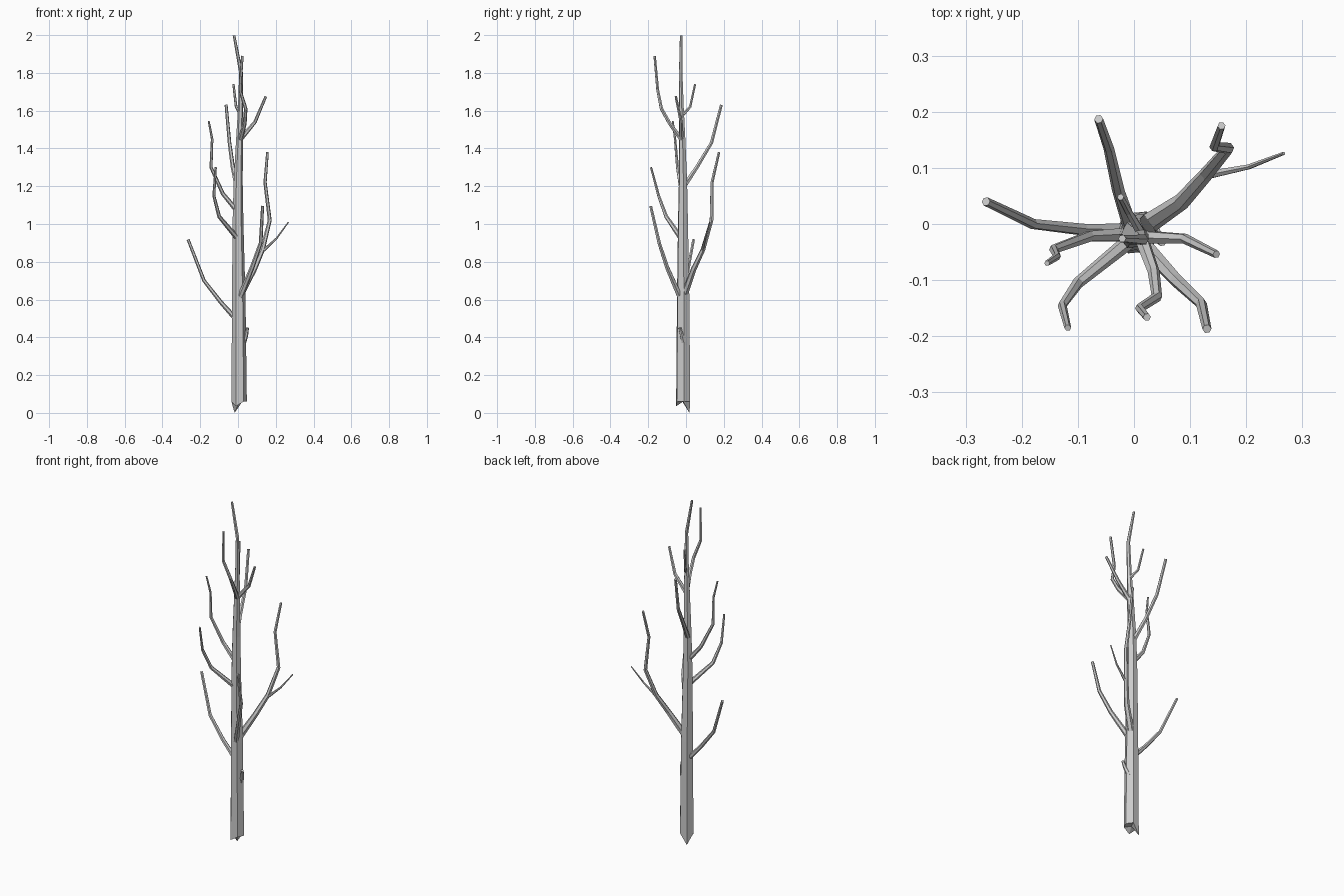
import bpy, bmesh, math
from mathutils import Vector

if "Cube" in bpy.data.objects:
    bpy.data.objects.remove(bpy.data.objects["Cube"])


def tube(name, path, radii, sides=6, jagged=False):
    """Flat-faced tapering tube swept along a bent path."""
    pts = [Vector(p) for p in path]
    bm = bmesh.new()
    rings = []
    for i, p in enumerate(pts):
        before = (p - pts[i - 1]).normalized() if i else Vector()
        after = (pts[i + 1] - p).normalized() if i < len(pts) - 1 else Vector()
        t = (before + after).normalized()
        u = Vector((0, 1, 0)).cross(t).normalized()
        v = t.cross(u)
        ring = []
        for k in range(sides):
            a = math.tau * k / sides + 0.1
            ring.append(bm.verts.new(p + radii[i] * (u * math.cos(a) + v * math.sin(a))))
        rings.append(ring)
    for r0, r1 in zip(rings, rings[1:]):
        for k in range(sides):
            n = (k + 1) % sides
            bm.faces.new((r0[k], r0[n], r1[n], r1[k]))
    bm.faces.new(rings[-1])
    if jagged:
        # broken lower end: uneven rim around a raised centre
        rings[0][2].co.z = 0.0
        rings[0][4].co.z = 0.035
        c = bm.verts.new(pts[0])
        for k in range(sides):
            bm.faces.new((rings[0][(k + 1) % sides], rings[0][k], c))
    else:
        bm.faces.new(rings[0][::-1])
    bmesh.ops.recalc_face_normals(bm, faces=bm.faces[:])
    me = bpy.data.meshes.new(name)
    bm.to_mesh(me)
    bm.free()
    ob = bpy.data.objects.new(name, me)
    bpy.context.collection.objects.link(ob)
    return ob


def branch(name, path, base, tip):
    n = len(path) - 1
    tube(name, path, [base + (tip - base) * (i / n) ** 0.7 for i in range(n + 1)])


# trunk and leader
tube("trunk",
     [(.006, -.015, .06), (.004, -.015, .6), (0, -.016, 1.0), (.001, -.016, 1.22),
      (.008, -.02, 1.45), (.013, -.024, 1.62), (.016, -.028, 1.8), (-.021, -.026, 1.998)],
     [.041, .036, .029, .024, .018, .013, .010, .007], jagged=True)

# lower branches
branch("low_left_branch",
       [(-.005, -.012, .49), (-.09, -.01, .585), (-.18, 0, .70), (-.264, .04, .917)], .014, .008)
branch("right_back_branch",
       [(.01, -.01, .62), (.085, .04, .76), (.13, .09, .865), (.168, .135, 1.02),
        (.143, .138, 1.22), (.156, .175, 1.38)], .019, .007)
branch("right_twig",
       [(.135, .088, .86), (.205, .102, .925), (.267, .126, 1.01)], .008, .003)
branch("right_front_branch",
       [(.01, -.03, .61), (.075, -.1, .77), (.12, -.142, .90), (.130, -.187, 1.095)], .016, .008)

# middle branches
branch("left_front_branch",
       [(-.008, -.03, .93), (-.1, -.105, 1.04), (-.128, -.145, 1.15), (-.118, -.185, 1.30)], .014, .006)
branch("left_branch",
       [(-.005, -.018, 1.07), (-.08, -.022, 1.16), (-.143, -.045, 1.30),
        (-.137, -.058, 1.45), (-.155, -.070, 1.545)], .014, .005)
branch("back_branch",
       [(-.005, -.01, 1.20), (-.028, .06, 1.305), (-.045, .135, 1.43), (-.063, .187, 1.63)], .014, .008)

# upper branches
branch("upper_right_branch",
       [(.01, -.023, 1.445), (.09, -.026, 1.54), (.147, -.054, 1.675)], .013, .007)
branch("upper_front_branch",
       [(.012, -.022, 1.445), (.035, -.085, 1.53), (.041, -.13, 1.61),
        (.010, -.150, 1.71), (.023, -.166, 1.89)], .013, .007)
branch("upper_back_branch",
       [(.012, -.015, 1.58), (-.01, .022, 1.62), (-.024, .048, 1.74)], .009, .006)

# broken stub low on the trunk
branch("stub", [(.025, -.008, .36), (.043, -.022, .41), (.050, -.032, .45)], .015, .008)
